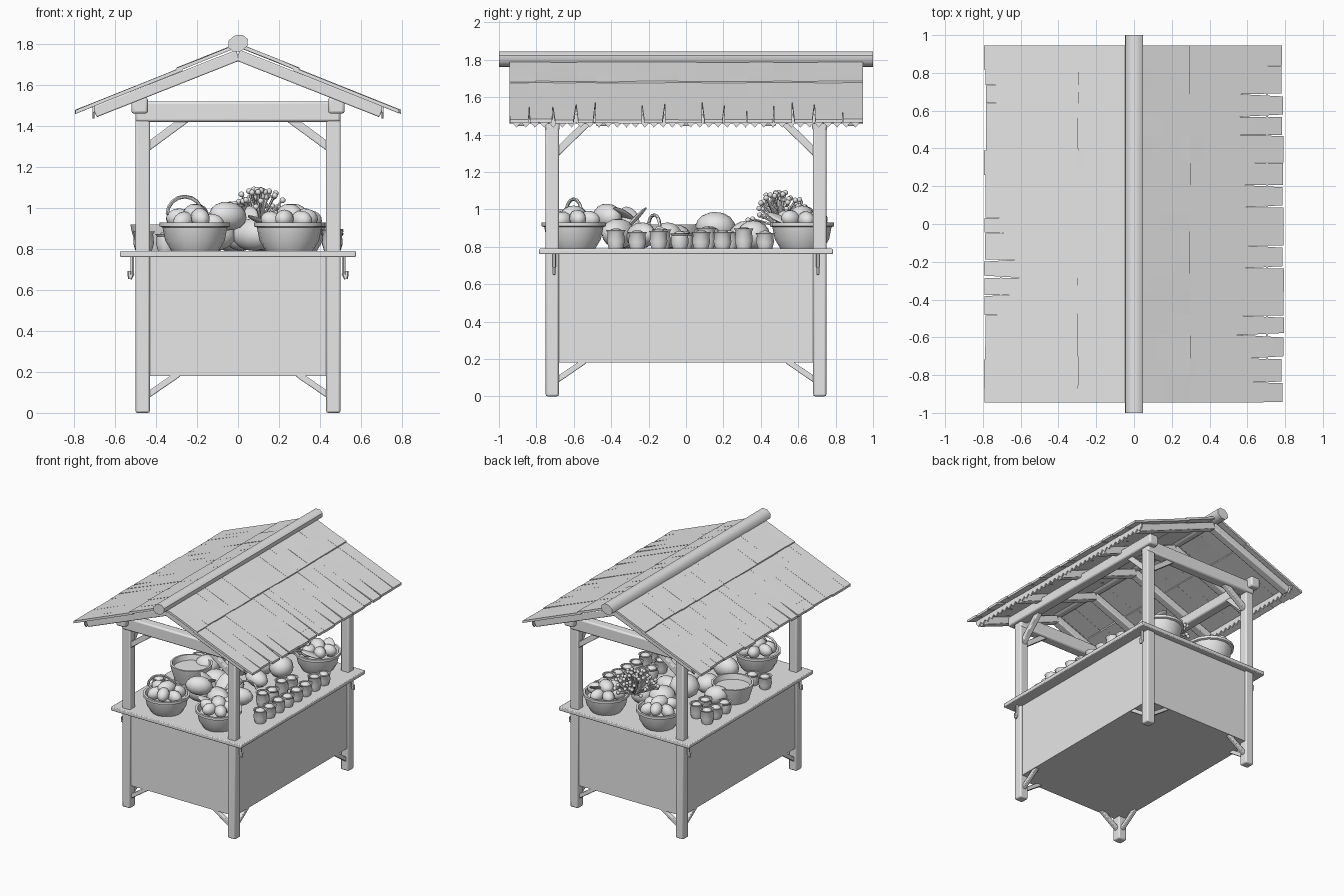
import bpy, bmesh, math, random
from mathutils import Vector, Matrix

if "Cube" in bpy.data.objects:
    bpy.data.objects.remove(bpy.data.objects["Cube"])

random.seed(4)
grey = bpy.data.materials.new("plain_grey")
grey.diffuse_color = (0.8, 0.8, 0.8, 1)
grey.use_nodes = True
grey.node_tree.nodes["Principled BSDF"].inputs["Base Color"].default_value = grey.diffuse_color
TOP = 0.79  # counter surface height


def finish(name, bm, angle=35, bevel=0.0):
    bmesh.ops.recalc_face_normals(bm, faces=bm.faces)
    me = bpy.data.meshes.new(name)
    bm.to_mesh(me)
    bm.free()
    ob = bpy.data.objects.new(name, me)
    bpy.context.collection.objects.link(ob)
    me.materials.append(grey)
    if bevel:
        b = ob.modifiers.new("soft_edges", "BEVEL")
        b.width, b.segments = bevel, 2
    bpy.ops.object.select_all(action="DESELECT")
    ob.select_set(True)
    bpy.context.view_layer.objects.active = ob
    bpy.ops.object.shade_smooth_by_angle(angle=math.radians(angle))
    return ob


def box(bm, lo, hi):
    lo, hi = Vector(lo), Vector(hi)
    m = Matrix.Translation((lo + hi) / 2) @ Matrix.Diagonal((*(hi - lo), 1))
    bmesh.ops.create_cube(bm, size=1, matrix=m)


def beam(bm, a, b, w, h):
    a, b = Vector(a), Vector(b)
    d = b - a
    m = (Matrix.Translation((a + b) / 2) @ d.to_track_quat("Z", "Y").to_matrix().to_4x4()
         @ Matrix.Diagonal((w, h, d.length, 1)))
    bmesh.ops.create_cube(bm, size=1, matrix=m)


def blob(bm, p, r, rot=0, tilt=0):
    m = (Matrix.Translation(p) @ Matrix.Rotation(rot, 4, "Z") @ Matrix.Rotation(tilt, 4, "Y")
         @ Matrix.Diagonal((*r, 1)))
    bmesh.ops.create_uvsphere(bm, u_segments=12, v_segments=8, radius=1, matrix=m)


def lathe(bm, p, profile, n=16):
    # closed bottom, open profile spun around z
    rings = [[bm.verts.new((p[0] + r * math.cos(2 * math.pi * i / n),
                            p[1] + r * math.sin(2 * math.pi * i / n), p[2] + z))
              for i in range(n)] for r, z in profile]
    for a, b in zip(rings, rings[1:]):
        for i in range(n):
            bm.faces.new((a[i], a[(i + 1) % n], b[(i + 1) % n], b[i]))
    bm.faces.new(rings[0])
    bm.faces.new(rings[-1])


def tube(bm, pts, r, n=6):
    for a, b in zip(pts, pts[1:]):
        a, b = Vector(a), Vector(b)
        d = b - a
        m = Matrix.Translation((a + b) / 2) @ d.to_track_quat("Z", "Y").to_matrix().to_4x4()
        bmesh.ops.create_cone(bm, cap_ends=True, segments=n, radius1=r, radius2=r,
                              depth=d.length * 1.1, matrix=m)


signs = [(sx, sy) for sx in (-1, 1) for sy in (-1, 1)]

# corner posts
bm = bmesh.new()
for sx, sy in signs:
    beam(bm, (sx * .465, sy * .715, 0), (sx * .465, sy * .715, 1.5), .07, .07)
finish("posts", bm, bevel=.01)

# diagonal braces at top and foot of every post, both directions
bm = bmesh.new()
for sx, sy in signs:
    x, y = sx * .465, sy * .715
    beam(bm, (x, y, 1.28), (sx * .22, y, 1.46), .04, .04)
    beam(bm, (x, y, 1.28), (x, sy * .5, 1.49), .04, .04)
    beam(bm, (x, y, .07), (sx * .29, y, .19), .03, .03)
    beam(bm, (x, y, .07), (x, sy * .54, .19), .03, .03)
finish("braces", bm, bevel=.005)

# cabinet under the counter
bm = bmesh.new()
box(bm, (-.485, -.735, .18), (.485, .735, .77))
finish("cabinet", bm)

# counter board
bm = bmesh.new()
box(bm, (-.575, -.785, .76), (.575, .785, TOP))
finish("counter", bm, bevel=.006)

# small hooks below the counter edge
bm = bmesh.new()
for sx, sy in signs:
    x, y = sx * .515, sy * .705
    tube(bm, [(x, y, .77), (x, y, .68), (x + sx * .012, y, .655), (x + sx * .015, y, .69)], .01)
finish("hooks", bm)

# cross beams and side plates
bm = bmesh.new()
for s in (-1, 1):
    box(bm, (-.5, s * .715 - .04, 1.42), (.5, s * .715 + .04, 1.52))
    box(bm, (s * .48 - .04, -.8, 1.46), (s * .48 + .04, .8, 1.54))
finish("top_beams", bm, bevel=.012)

# rafters
bm = bmesh.new()
for y in (-.88, -.45, 0, .45, .88):
    for s in (-1, 1):
        beam(bm, (0, y, 1.745), (s * .7, y, 1.468), .06, .055)
finish("rafters", bm, bevel=.006)

# ridge pole
bm = bmesh.new()
bmesh.ops.create_cone(bm, cap_ends=True, segments=8, radius1=.052, radius2=.052, depth=2,
                      matrix=Matrix.Translation((0, 0, 1.803)) @ Matrix.Rotation(math.pi / 2, 4, "X")
                      @ Matrix.Rotation(math.pi / 8, 4, "Z") @ Matrix.Diagonal((1, .8, 1, 1)))
finish("ridge_pole", bm, 50)


# roof boards: two overlapping rows per side with ragged, split lower ends
def roof_row(bm, s, x0, x1, lift, ragged):
    y = -.945
    while y < .945:
        y2 = min(y + random.uniform(.07, .16), .945)
        if .945 - y2 < .05:
            y2 = .945
        end = x1 - random.uniform(0, ragged)
        gap = random.choice((0, 0, 0, .004, .012)) if ragged > .01 else 0
        mid = x0 + (end - x0) * random.uniform(.5, .8)
        rows = []
        for x, g in ((x0, 0), (mid, 0), (end, gap)):
            z = 1.795 - .4 * x + lift + random.uniform(-.002, .002)
            rows.append([bm.verts.new((s * x, yy, zz)) for yy, zz in
                         ((y + g, z), (y2 - g, z), (y2 - g, z - .018), (y + g, z - .018))])
        for a, b in zip(rows, rows[1:]):
            for i in range(4):
                bm.faces.new((a[i], a[(i + 1) % 4], b[(i + 1) % 4], b[i]))
        bm.faces.new(rows[0])
        bm.faces.new(rows[-1])
        y = y2


bm = bmesh.new()
for s in (-1, 1):
    roof_row(bm, s, 0, .30, .008, .004)
    roof_row(bm, s, .27, .795, 0, .014)
finish("roof_boards", bm, 30)

# sawtooth fringe under the eaves
bm = bmesh.new()
for s in (-1, 1):
    n = 38
    for i in range(n):
        y0, y1 = -.93 + 1.86 * i / n, -.93 + 1.86 * (i + 1) / n
        pts = [(y0, 1.51), (y1, 1.51), (y1, 1.465), ((y0 + y1) / 2, 1.437), (y0, 1.465)]
        a = [bm.verts.new((s * .70, y, z)) for y, z in pts]
        b = [bm.verts.new((s * .71, y, z)) for y, z in pts]
        bm.faces.new(a)
        bm.faces.new(b)
        for k in range(5):
            bm.faces.new((a[k], a[(k + 1) % 5], b[(k + 1) % 5], b[k]))
finish("eave_fringe", bm)

# round baskets with rims, plus one wide bowl
baskets = [(-.21, -.6), (.25, -.6), (-.2, .62), (.27, .62)]
bm = bmesh.new()
for x, y in baskets:
    lathe(bm, (x, y, TOP), [(.115, 0), (.145, .05), (.158, .115), (.172, .12), (.172, .14),
                            (.155, .14), (.14, .1)])
lathe(bm, (-.37, -.06, TOP), [(.12, 0), (.15, .1), (.155, .13), (.14, .13), (.13, .09)])
finish("baskets", bm, 40)

# basket handles
bm = bmesh.new()
for x, y, r, z in ((-.26, -.6, .085, .97), (.2, -.17, .06, .91)):
    tube(bm, [(x + r * math.cos(t), y + r * .5 * math.cos(t), z + r * math.sin(t))
              for t in [math.pi * k / 8 for k in range(9)]], .009)
finish("handles", bm, 60)

# fruit piled in the baskets
bm = bmesh.new()
for bx, by in baskets:
    for k in range(6):
        t = k * math.pi / 3 + bx
        blob(bm, (bx + .085 * math.cos(t), by + .085 * math.sin(t), .935 + random.uniform(-.01, .02)),
             (.06, .045, .045), t, random.uniform(-.5, .5))
    blob(bm, (bx, by, .97), (.075, .055, .05), bx * 9)
finish("basket_fruit", bm, 60)

# loose melons and gourds on the middle of the counter
bm = bmesh.new()
for x, y, z, a, b, c in ((-.12, -.33, .87, .11, .08, .08), (.08, -.36, .87, .12, .08, .08),
                         (-.05, -.42, .96, .10, .07, .07), (.16, -.24, .86, .12, .07, .07),
                         (-.15, -.06, .85, .09, .09, .07), (.02, -.1, .86, .09, .08, .07),
                         (-.1, .16, .9, .11, .11, .085), (-.33, .09, .86, .09, .08, .07),
                         (.08, .12, .85, .1, .07, .06), (-.02, .33, .86, .1, .1, .08),
                         (.13, .36, .86, .09, .09, .08)):
    blob(bm, (x, y, z), (a, b, c), random.uniform(-.6, .6), random.uniform(-.2, .2))
finish("melons", bm, 60)

# small sacks along both long edges, each with a lump of produce
bm = bmesh.new()
pots = [(.46, -.375 + .114 * k) for k in range(8)] + [(.31, -.13 + .12 * k) for k in range(4)]
pots += [(-.46, .17 + .11 * k) for k in range(3)] + [(-.34, .24 + .11 * k) for k in range(2)]
pots += [(-.46, -.34), (-.35, -.34)]
for x, y in pots:
    h = random.uniform(.08, .11)
    lathe(bm, (x, y, TOP), [(.04, 0), (.05, h * .4), (.046, h * .85), (.055, h),
                            (.045, h), (.04, h * .8)], 10)
    blob(bm, (x, y, TOP + h * .85), (.038, .038, .025))
finish("small_sacks", bm, 40)

# bunch of leafy stalks
bm = bmesh.new()
for k in range(70):
    t, e = random.uniform(0, 2 * math.pi), random.uniform(.15, 1.5)
    d = Vector((math.cos(t) * math.cos(e), math.sin(t) * math.cos(e), math.sin(e)))
    p = Vector((.1, .5, .91))
    tip = p + d * random.uniform(.14, .185)
    tube(bm, [p, tip], .006, 5)
    blob(bm, tip, (.014, .014, .014))
finish("leafy_stalks", bm, 60)

# broad leaves
bm = bmesh.new()
for x, y, z, r, t in ((-.05, -.3, .96, .3, .7), (.05, -.27, .95, 1.5, -.8), (-.02, -.33, .97, 2.4, .5),
                      (.3, .5, .95, .8, .4), (.33, .66, .96, 2, -.5), (.12, -.55, .93, .4, .4)):
    blob(bm, (x, y, z), (.085, .05, .012), r, t)
finish("broad_leaves", bm, 60)
